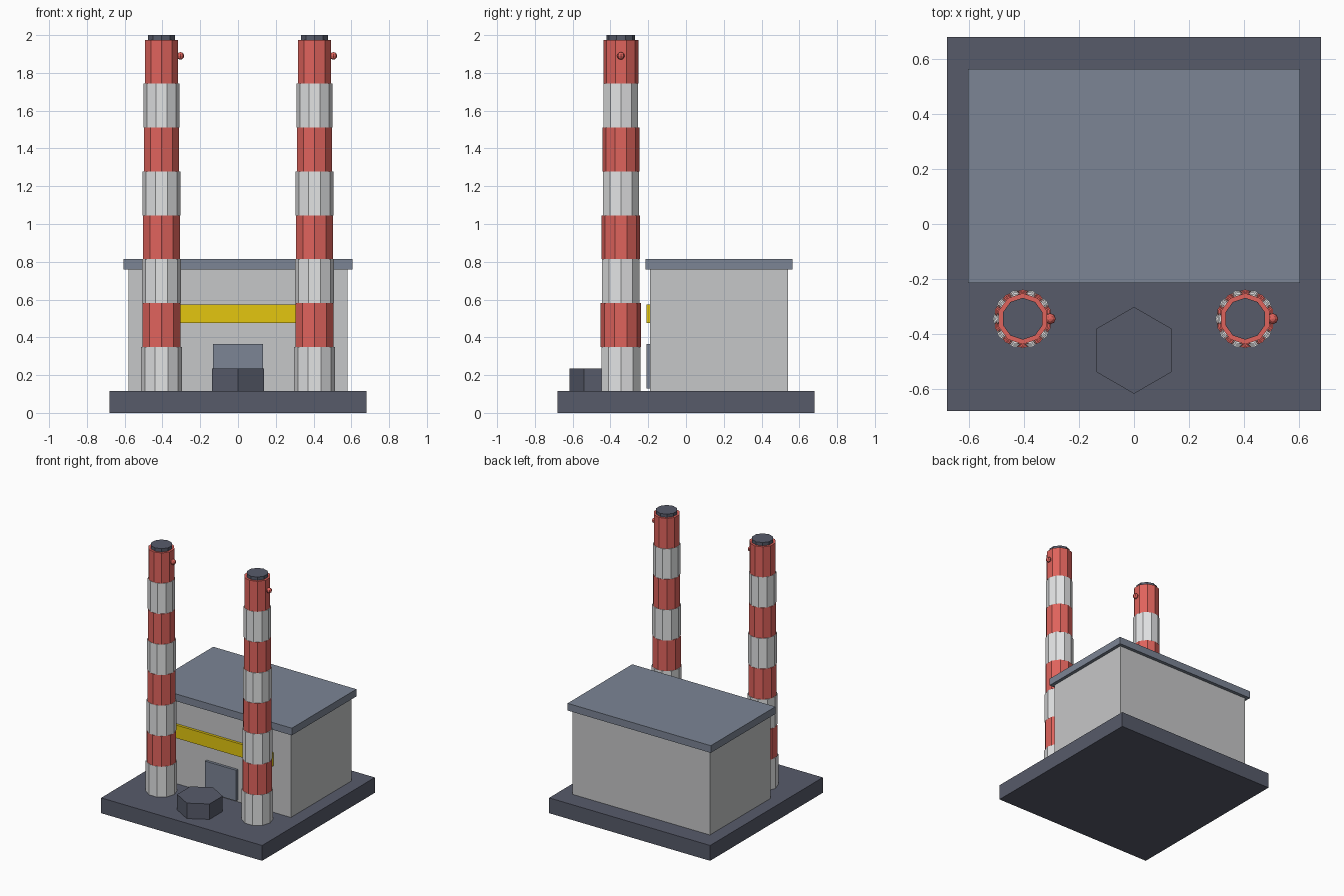
import bpy
import math

default = bpy.data.objects.get("Cube")
if default:
    bpy.data.objects.remove(default, do_unlink=True)


def linear(c):
    c /= 255
    return c / 12.92 if c <= 0.04045 else ((c + 0.055) / 1.055) ** 2.4


def material(name, *srgb):
    mat = bpy.data.materials.new(name)
    colour = [linear(c) for c in srgb] + [1]
    mat.use_nodes = True
    mat.diffuse_color = colour
    mat.node_tree.nodes["Principled BSDF"].inputs["Base Color"].default_value = colour
    return mat


DARK = material("dark slate", 87, 91, 106)
SLATE = material("slate blue", 124, 133, 149)
WALL = material("wall grey", 198, 199, 200)
WHITE = material("chimney white", 226, 227, 228)
RED = material("chimney red", 223, 99, 92)
YELLOW = material("yellow", 227, 198, 16)


def finish(name, mat):
    obj = bpy.context.object
    obj.name = name
    obj.data.materials.clear()
    obj.data.materials.append(mat)
    return obj


def box(name, mat, x, y, z):
    """Box spanning the (low, high) range on each axis."""
    spans = (x, y, z)
    bpy.ops.mesh.primitive_cube_add(size=1, location=[(a + b) / 2 for a, b in spans])
    obj = finish(name, mat)
    obj.scale = [b - a for a, b in spans]
    bpy.ops.object.transform_apply(location=False, rotation=False, scale=True)
    return obj


def prism(name, mat, sides, radius, x, y, z, turn=0):
    """Upright flat-sided cylinder between two heights."""
    low, high = z
    bpy.ops.mesh.primitive_cylinder_add(
        vertices=sides, radius=radius, depth=high - low,
        location=(x, y, (low + high) / 2), rotation=(0, 0, turn))
    return finish(name, mat)


# Ground slab and main hall
GROUND = 0.117
box("base_slab", DARK, (-0.68, 0.68), (-0.68, 0.68), (0, GROUND))
box("hall_walls", WALL, (-0.58, 0.58), (-0.19, 0.54), (GROUND, 0.76))
box("hall_roof", SLATE, (-0.605, 0.605), (-0.215, 0.565), (0.76, 0.815))

# Front details
box("yellow_band", YELLOW, (-0.435, 0.435), (-0.21, -0.18), (0.475, 0.575))
box("front_door", SLATE, (-0.132, 0.132), (-0.21, -0.18), (0.13, 0.365))
prism("hexagonal_tank", DARK, 6, 0.158, 0, -0.46, (GROUND, 0.235))

# Striped chimneys: stacked bands, each a little slimmer and turned half a side
BANDS, SIDES, TOP, Y = 8, 10, 1.975, -0.345
step = (TOP - GROUND) / BANDS
for side, x in (("right", -0.405), ("left", 0.405)):
    for i in range(BANDS):
        low = GROUND + i * step
        is_red = i % 2 == 1
        prism(f"{side}_chimney_band_{i + 1}", RED if is_red else WHITE, SIDES,
              0.109 - 0.0023 * i, x, Y, (low, low + step),
              0 if is_red else math.pi / SIDES)
    prism(f"{side}_chimney_cap", DARK, SIDES, 0.076, x, Y, (TOP, 2.0))
    bpy.ops.mesh.primitive_uv_sphere_add(segments=8, ring_count=6, radius=0.02,
                                         location=(x + 0.1, Y, 1.89))
    finish(f"{side}_warning_light", RED)
